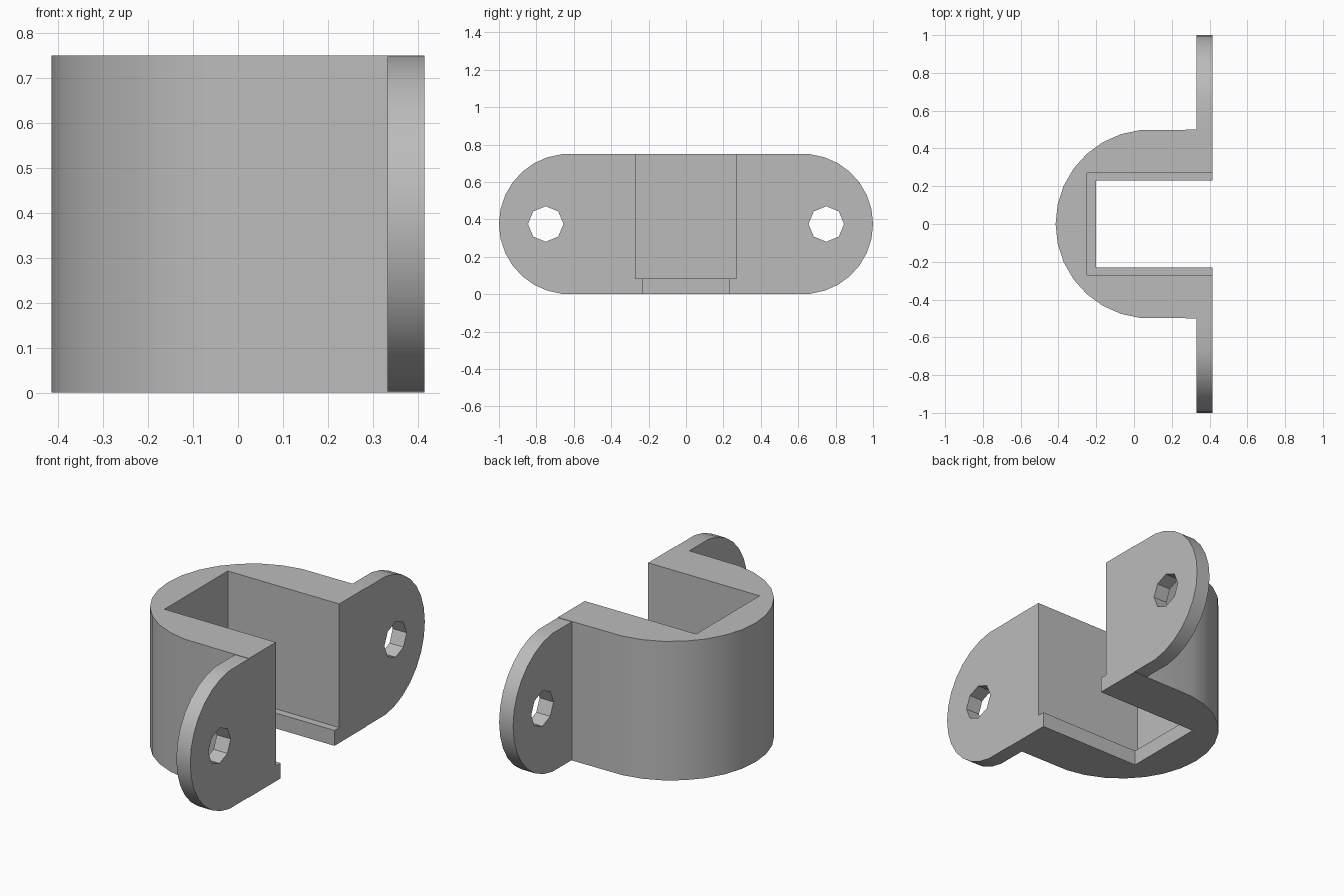
import bpy
import bmesh
from math import cos, sin, radians
from mathutils import Vector

cube = bpy.data.objects.get("Cube")
if cube:
    bpy.data.objects.remove(cube, do_unlink=True)

grey = bpy.data.materials.new("plain grey")
grey.use_nodes = True
GREY = (0.5, 0.5, 0.5, 1)
grey.diffuse_color = GREY
grey.node_tree.nodes["Principled BSDF"].inputs["Base Color"].default_value = GREY

H = 0.75          # overall height
X = 0.415         # half depth
THICK = 0.083     # flange and floor lip thickness
MID = H / 2


def arc(cx, cy, r, start, end, step=12):
    return [(cx + r * cos(radians(a)), cy + r * sin(radians(a)))
            for a in range(start, end + 1, step)]


def prism(name, points, sweep):
    """Extrude a closed outline of 3D points along a vector."""
    bm = bmesh.new()
    face = bm.faces.new([bm.verts.new(p) for p in points])
    new = bmesh.ops.extrude_face_region(bm, geom=[face])["geom"]
    bmesh.ops.translate(bm, vec=Vector(sweep),
                        verts=[v for v in new if isinstance(v, bmesh.types.BMVert)])
    bmesh.ops.recalc_face_normals(bm, faces=bm.faces)
    mesh = bpy.data.meshes.new(name)
    bm.to_mesh(mesh)
    bm.free()
    mesh.materials.append(grey)
    obj = bpy.data.objects.new(name, mesh)
    bpy.context.collection.objects.link(obj)
    return obj


def upright(name, outline, z0, z1):
    return prism(name, [(x, y, z0) for x, y in outline], (0, 0, z1 - z0))


def sideways(name, outline, x0, x1):
    return prism(name, [(x0, y, z) for y, z in outline], (x1 - x0, 0, 0))


def rect(x0, x1, half):
    return [(x0, -half), (x1, -half), (x1, half), (x0, half)]


def combine(target, tool, operation):
    mod = target.modifiers.new(tool.name, "BOOLEAN")
    mod.operation = operation
    mod.solver = "EXACT"
    mod.object = tool
    bpy.context.view_layer.objects.active = target
    bpy.ops.object.modifier_apply(modifier=mod.name)
    bpy.data.objects.remove(tool, do_unlink=True)


# Half-round body with straight sides running to the mounting face
body = upright("bracket", arc(X - 0.33, 0, 0.5, 96, 264) + [(X, -0.5), (X, 0.5)], 0, H)

# Mounting flange with two rounded ends
ends = arc(0.625, MID, MID, -84, 84) + arc(-0.625, MID, MID, 96, 264)
combine(body, sideways("flange", ends, X - THICK, X), "UNION")

# Deep pocket, and the narrower opening that leaves a lip at the floor
combine(body, upright("pocket", rect(-0.25, 1, 0.27), THICK, 1), "DIFFERENCE")
combine(body, upright("floor_opening", rect(-0.2, 1, 0.23), -1, 0.2), "DIFFERENCE")

# Screw holes
for y in (-0.75, 0.75):
    hole = arc(y, MID, 0.095, 0, 315, 45)
    combine(body, sideways("screw_hole", hole, 0, 1), "DIFFERENCE")

# Smooth the curves, keep the edges crisp
bpy.ops.object.select_all(action="DESELECT")
body.select_set(True)
bpy.context.view_layer.objects.active = body
bpy.ops.object.shade_smooth_by_angle(angle=radians(30))
